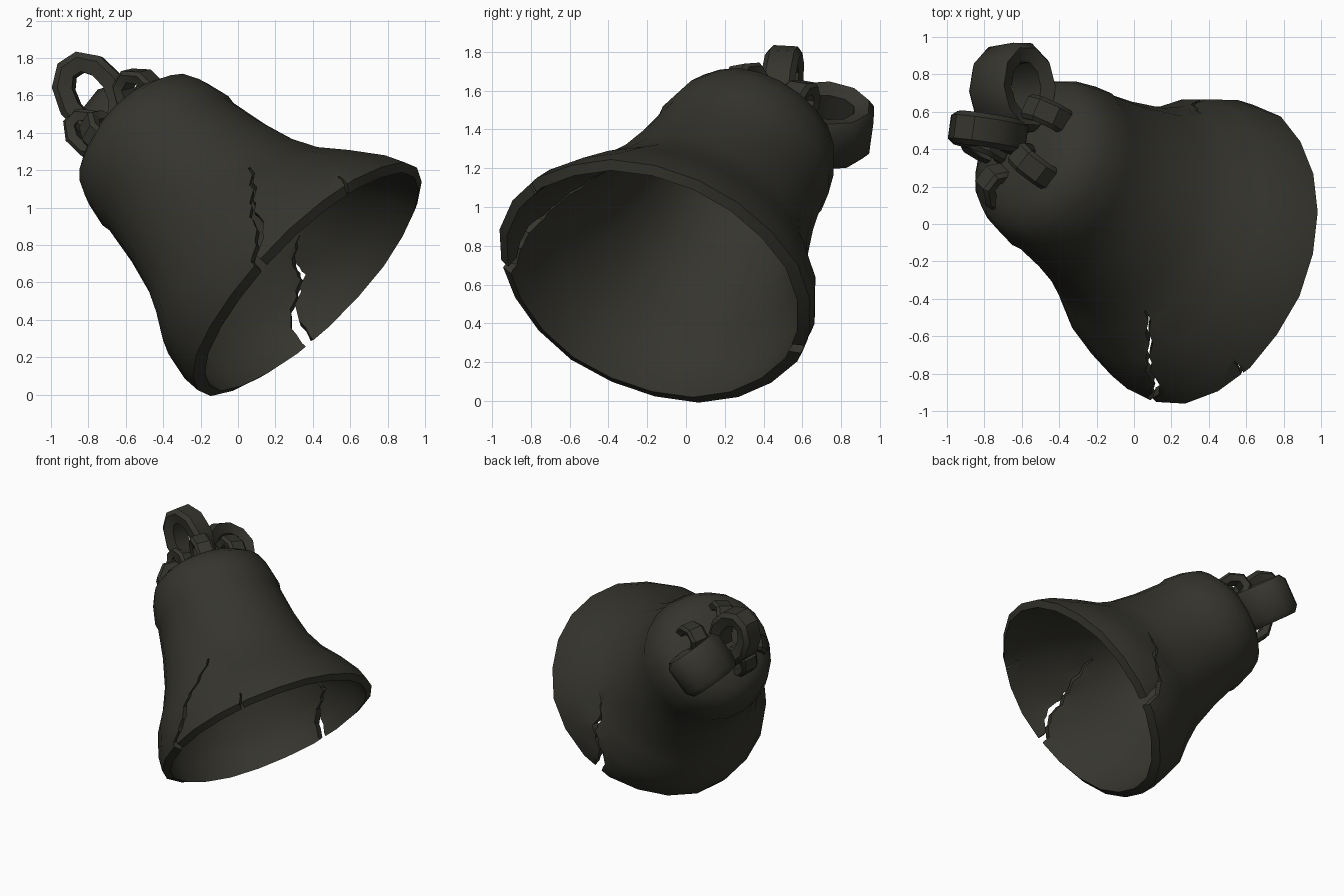
import bpy, bmesh, math, random
from mathutils import Vector

random.seed(4)
cube = bpy.data.objects.get("Cube")
if cube:
    bpy.data.objects.remove(cube, do_unlink=True)

iron = bpy.data.materials.new("dark weathered iron")
iron.use_nodes = True
COLOUR = (0.036, 0.035, 0.027, 1)
iron.diffuse_color = COLOUR
iron.node_tree.nodes["Principled BSDF"].inputs["Base Color"].default_value = COLOUR

# Tilted frame of the bell: mouth centre, body axis, skewed mouth and sagging body
MOUTH = Vector((0.395, -0.175, 0.605))
AXIS = Vector((-0.657, 0.394, 0.641)).normalized()
RIM = Vector((-0.68, 0.30, 0.67)).normalized()
SAG = Vector((-0.06, 0.03, -0.06))
SIDES = 22


def frame(t):
    n = RIM.lerp(AXIS, min(max(t / 0.6, 0), 1)).normalized()
    u = n.cross(Vector((0, 1, 0))).normalized()
    return u, n.cross(u)


def centre_at(t):
    return MOUTH + AXIS * t + SAG * min(max(t / 0.35, 0), 1)


def on_bell(t, r, a):
    u, v = frame(t)
    return centre_at(t) + (u * math.cos(a) + v * math.sin(a)) * r


def bell_coords(p):
    t = (Vector(p) - MOUTH).dot(AXIS)
    d = Vector(p) - centre_at(t)
    u, v = frame(t)
    return t, math.atan2(d.dot(v), d.dot(u))


# Every part is a closed solid, so a positive volume means outward normals
def make_object(name, bm):
    bmesh.ops.recalc_face_normals(bm, faces=bm.faces)
    if bm.calc_volume(signed=True) < 0:
        bmesh.ops.reverse_faces(bm, faces=bm.faces)
    mesh = bpy.data.meshes.new(name)
    bm.to_mesh(mesh)
    bm.free()
    mesh.materials.append(iron)
    ob = bpy.data.objects.new(name, mesh)
    bpy.context.collection.objects.link(ob)
    return ob


def smooth(ob, degrees):
    bpy.ops.object.select_all(action="DESELECT")
    ob.select_set(True)
    bpy.context.view_layer.objects.active = ob
    bpy.ops.object.shade_smooth_by_angle(angle=math.radians(degrees))


def bridge(bm, a, b):
    for i in range(len(a)):
        j = (i + 1) % len(a)
        bm.faces.new((a[i], a[j], b[j], b[i]))


# Bell shell: outer wall from crown to lip, then inner wall back up
OUTER = [(1.43, .2), (1.39, .33), (1.33, .415), (1.24, .455), (1.1, .485),
         (1.05, .478), (.83, .515), (.6, .575), (.45, .645), (.3, .745),
         (.13, .82), (.03, .84)]
INNER = [(0, .785), (.13, .76), (.3, .69), (.45, .59), (.6, .515),
         (.83, .46), (1.15, .41), (1.28, .3)]


def build_shell():
    bm = bmesh.new()
    wobble = [1 + random.uniform(-.012, .012) for _ in range(SIDES)]
    rings = []
    for t, r in OUTER + INNER:
        rings.append([bm.verts.new(on_bell(t, r * wobble[i], math.tau * i / SIDES))
                      for i in range(SIDES)])
    for a, b in zip(rings, rings[1:]):
        bridge(bm, a, b)
    for ring, t in ((rings[0], 1.44), (rings[-1], 1.33)):
        tip = bm.verts.new(on_bell(t, 0, 0))
        for i in range(SIDES):
            bm.faces.new((ring[i], ring[(i + 1) % SIDES], tip))
    return make_object("bell_shell", bm)


# Jagged wedge that opens a crack from the lip upwards
def build_crack(points, width):
    path = [bell_coords(p) for p in points]
    path.insert(0, (-0.2, path[0][1]))
    stations = []
    for (t0, a0), (t1, a1) in zip(path, path[1:]):
        stations += [(t0, a0), ((t0 + t1) / 2, (a0 + a1) / 2 + random.uniform(-.035, .035))]
    stations.append(path[-1])
    bm = bmesh.new()
    rings = []
    for k, (t, a) in enumerate(stations):
        d = width * (1 - .8 * k / (len(stations) - 1)) * random.uniform(.75, 1.25)
        rings.append([bm.verts.new(on_bell(t, r, a + s * d))
                      for r, s in ((.3, -1), (.3, 1), (1.1, 1), (1.1, -1))])
    for a, b in zip(rings, rings[1:]):
        bridge(bm, a, b)
    bm.faces.new(rings[0])
    bm.faces.new(rings[-1])
    bmesh.ops.triangulate(bm, faces=bm.faces)
    return make_object("crack_cutter", bm)


# Cut a crack, accepting the first solver that keeps the body whole
def cut_crack(ob, cutter):
    mod = ob.modifiers.new("crack", "BOOLEAN")
    mod.operation = "DIFFERENCE"
    mod.object = cutter
    for solver in ("EXACT", "MANIFOLD"):
        mod.solver = solver
        bpy.context.view_layer.update()
        graph = bpy.context.evaluated_depsgraph_get()
        result = bpy.data.meshes.new_from_object(ob.evaluated_get(graph))
        if len(result.polygons) > .8 * len(ob.data.polygons):
            ob.data = result
            break
    ob.modifiers.remove(mod)


CRACKS = [
    ([(.13, -.95, .56), (.07, -.82, .76), (.11, -.68, .90),
      (.07, -.60, 1.0), (.06, -.45, 1.2)], .05),
    ([(.45, .53, .20), (.33, .56, .42), (.38, .60, .60),
      (.33, .60, .68), (.39, .60, .84)], .048),
    ([(.58, -.78, 1.09), (.50, -.72, 1.20)], .03),
]

shell = build_shell()
for points, width in CRACKS:
    cutter = build_crack(points, width)
    cutter.hide_render = True
    cut_crack(shell, cutter)
    bpy.data.objects.remove(cutter, do_unlink=True)
smooth(shell, 35)


# Crown loops: faceted oval rings with a flat band section
def build_loop(name, centre, along, normal, length, width, bar, band, sides=10):
    along = Vector(along).normalized()
    normal = Vector(normal)
    normal = (normal - along * normal.dot(along)).normalized()
    side = along.cross(normal)
    bm = bmesh.new()
    rings = []
    for i in range(sides):
        a = math.tau * (i + .5) / sides
        ring = []
        for inset, lift in ((0, -.7), (0, .7), (.3, 1), (1, .8), (1, -.8), (.3, -1)):
            p = (Vector(centre) + along * math.cos(a) * (length - bar * inset)
                 + side * math.sin(a) * (width - bar * inset) + normal * band * lift)
            ring.append(bm.verts.new(p))
        rings.append(ring)
    for i in range(sides):
        bridge(bm, rings[i], rings[(i + 1) % sides])
    smooth(make_object(name, bm), 35)


build_loop("centre_loop", (-.78, .49, 1.60), (-.45, .1, .7), (.1, 1, 0), .25, .19, .11, .09)
build_loop("rear_loop", (-.65, .72, 1.42), (-.05, 1, -.1), (.62, 0, .78), .25, .21, .11, .15)
build_loop("upper_loop", (-.51, .30, 1.59), AXIS, AXIS.cross(Vector((.75, -.6, .1))),
           .18, .14, .07, .07, 8)
build_loop("upper_rear_loop", (-.45, .57, 1.51), AXIS, AXIS.cross(Vector((.8, -.3, .3))),
           .17, .13, .07, .07, 8)
build_loop("lower_loop", (-.70, .19, 1.38), AXIS, AXIS.cross(Vector((-.5, -.8, -.2))),
           .16, .13, .07, .07, 8)
build_loop("lower_rear_loop", (-.79, .42, 1.39), AXIS, AXIS.cross(Vector((-.7, .1, -.7))),
           .16, .12, .07, .07, 8)
